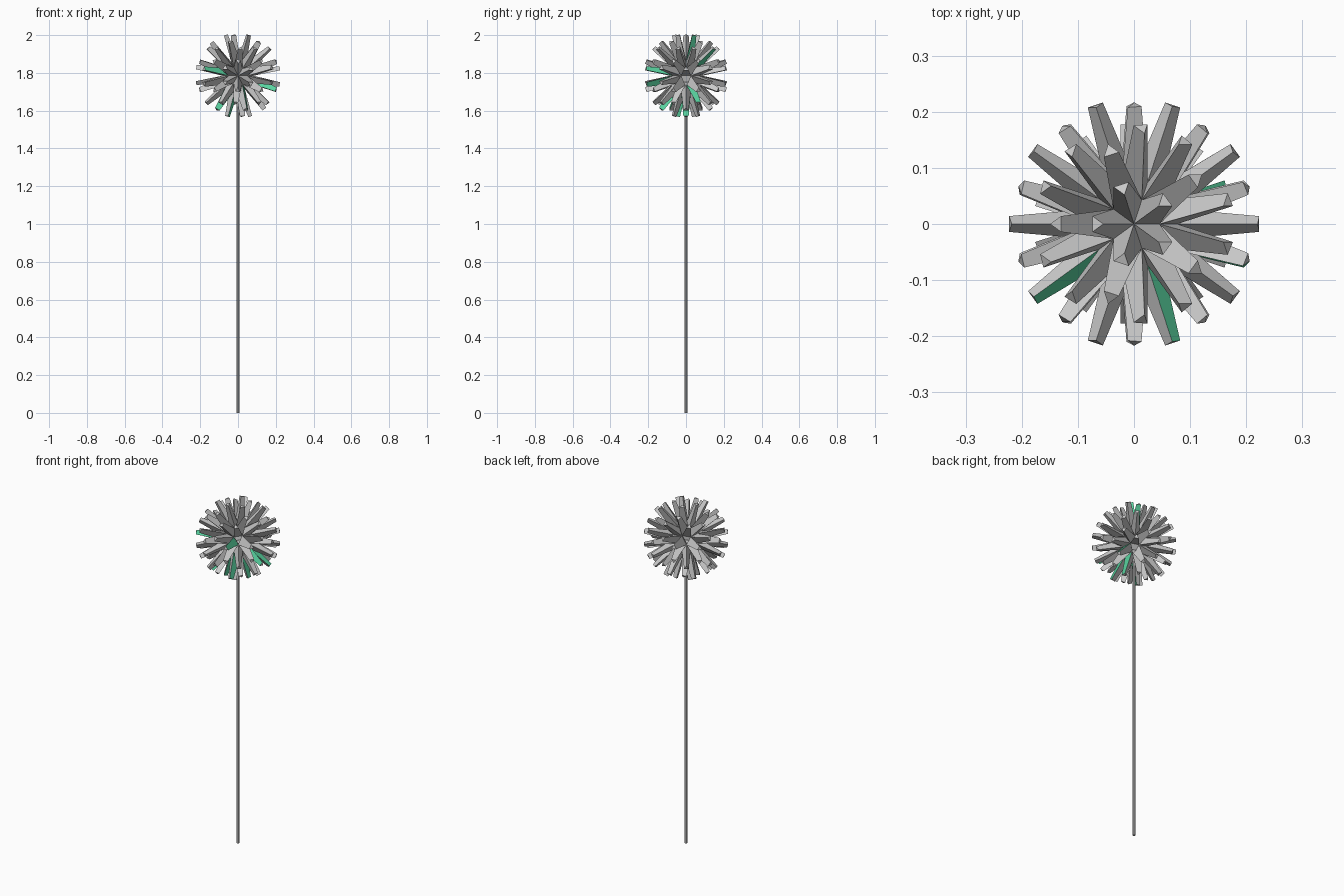
import bpy, bmesh
from mathutils import Vector

if "Cube" in bpy.data.objects:
    bpy.data.objects.remove(bpy.data.objects["Cube"])

CENTRE = Vector((0, 0, 1.785))
CORE, TIP, TAPER = 0.086, 0.225, 0.53

# seed ball: every icosphere face is pulled out into a tapered three-sided spike
bm = bmesh.new()
bmesh.ops.create_icosphere(bm, subdivisions=2, radius=CORE)
caps = bmesh.ops.extrude_discrete_faces(bm, faces=bm.faces[:])["faces"]
for f in caps:
    c = f.calc_center_median()
    goal = c.normalized() * TIP
    for v in f.verts:
        v.co = goal + (v.co - c) * TAPER
bm.normal_update()

# scattered green spike sides: (facing direction, approximate positions)
green_spots = [
    ((0, -1, 0), [(-.13, -.10, .03), (.15, -.08, -.05), (-.12, -.08, -.13), (-.02, -.07, -.17)]),
    ((1, 0, 0), [(.08, -.17, .06), (.10, -.16, -.03), (.07, .12, .10), (.04, .04, .17),
                 (.13, .04, -.09), (.06, -.10, -.15), (.04, 0, -.18)]),
]
sides = [f for f in bm.faces if len(f.verts) == 4]
for view, spots in green_spots:
    seen = [f for f in sides if f.normal.dot(Vector(view)) > 0.3]
    for p in spots:
        best = min(seen, key=lambda f: (f.calc_center_median() - Vector(p)).length)
        best.material_index = 1

mesh = bpy.data.meshes.new("seed_ball")
bm.to_mesh(mesh)
bm.free()
ball = bpy.data.objects.new("seed_ball", mesh)
ball.location = CENTRE
bpy.context.collection.objects.link(ball)
for name, col in (("grey", (0.6, 0.6, 0.6, 1)), ("green", (0.1, 0.65, 0.35, 1))):
    m = bpy.data.materials.new(name)
    m.diffuse_color = col
    m.use_nodes = True
    m.node_tree.nodes["Principled BSDF"].inputs["Base Color"].default_value = m.diffuse_color
    mesh.materials.append(m)

# stem: thin rod from the ground into the ball
top = CENTRE.z - 0.05
bpy.ops.mesh.primitive_cylinder_add(vertices=8, radius=0.008, depth=top, location=(0, 0, top / 2))
bpy.context.object.name = "stem"
